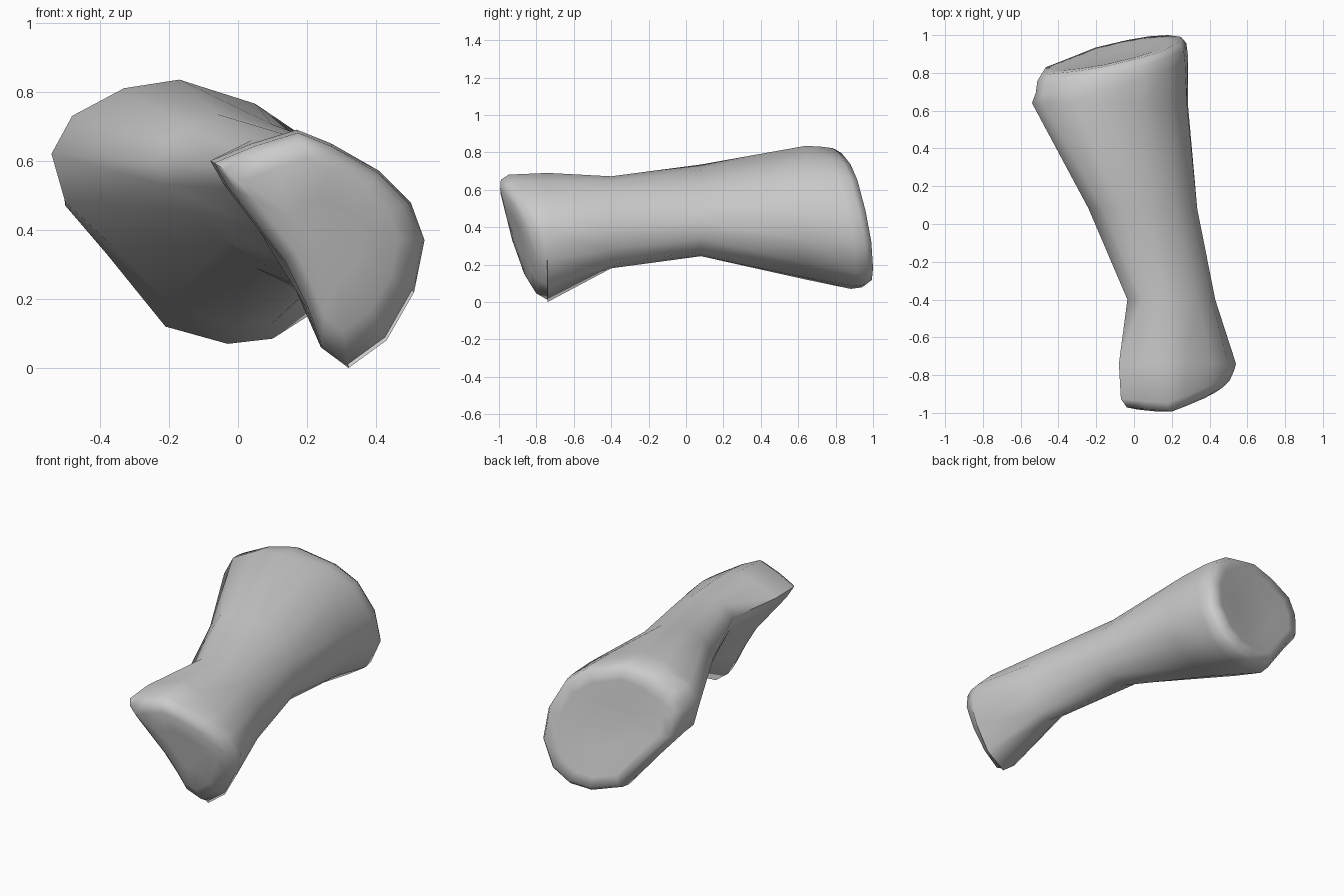
import bpy, bmesh

if "Cube" in bpy.data.objects:
    bpy.data.objects.remove(bpy.data.objects["Cube"])

# Key cross-sections (x, z), same point order in each, clockwise from the left
HEAD = [(-.08,.60),(.04,.65),(.17,.69),(.27,.65),(.41,.57),(.50,.48),(.54,.37),
        (.51,.22),(.43,.08),(.32,.0),(.24,.06),(.20,.17),(.13,.31),(-.04,.53)]
NECK = [(-.035,.60),(.04,.66),(.15,.672),(.25,.65),(.34,.59),(.41,.49),(.43,.38),
        (.41,.28),(.35,.20),(.28,.18),(.20,.23),(.13,.31),(.06,.40),(-.01,.52)]
SHAFT = [(-.24,.60),(-.17,.69),(-.06,.735),(.10,.705),(.22,.63),(.30,.53),(.335,.43),
         (.32,.34),(.25,.27),(.14,.245),(.05,.29),(-.04,.365),(-.13,.45),(-.21,.53)]
FLARE = [(-.54,.62),(-.48,.73),(-.33,.81),(-.17,.835),(.05,.765),(.19,.67),(.28,.49),
         (.285,.33),(.215,.21),(.10,.13),(-.03,.12),(-.19,.18),(-.36,.35),(-.50,.48)]
BASE = [(-.52,.62),(-.48,.73),(-.33,.80),(-.17,.83),(.05,.765),(.18,.67),(.27,.49),
        (.285,.31),(.21,.155),(.10,.085),(-.03,.07),(-.21,.12),(-.38,.33),(-.50,.47)]


def head_y(x, z):
    return -.88 + .28 * (max(x, .18) - .33) - .25 * (z - .30)


def base_y(x, z):
    return 1.0 + .19 * (x - .18) - .17 * (z - .25)


def flat(points, y):
    return [(x, y, z) for x, z in points]


def tilted(points, centre, scale, plane, offset):
    cx, cz = centre
    ring = [(cx + (x - cx) * scale, cz + (z - cz) * scale) for x, z in points]
    return [(x, max(-1, min(1, plane(x, z) + offset)), z) for x, z in ring]


HC, BC = (.27, .39), (-.12, .45)
rings = [tilted(HEAD, HC, s, head_y, o) for s, o in
         [(.35, .0), (.72, .0), (.88, .02), (.97, .07)]]
rings += [flat(HEAD, -.74), flat(NECK, -.40), flat(SHAFT, .08), flat(FLARE, .64)]
rings += [tilted(BASE, BC, s, base_y, o) for s, o in
          [(1, -.11), (.98, -.05), (.91, -.01), (.75, -.01), (.4, -.025)]]

# Loft the bone
bm = bmesh.new()
loops = [[bm.verts.new(p) for p in r] for r in rings]
n = len(HEAD)
for a, b in zip(loops, loops[1:]):
    for i in range(n):
        j = (i + 1) % n
        bm.faces.new((a[i], a[j], b[j], b[i]))
bm.faces.new(loops[0])
bm.faces.new(loops[-1])
bmesh.ops.recalc_face_normals(bm, faces=bm.faces)
mesh = bpy.data.meshes.new("bone")
bm.to_mesh(mesh)
bm.free()
bone = bpy.data.objects.new("bone", mesh)
bpy.context.collection.objects.link(bone)
bpy.context.view_layer.objects.active = bone
bone.select_set(True)
bpy.ops.object.shade_smooth_by_angle(angle=1.3)
